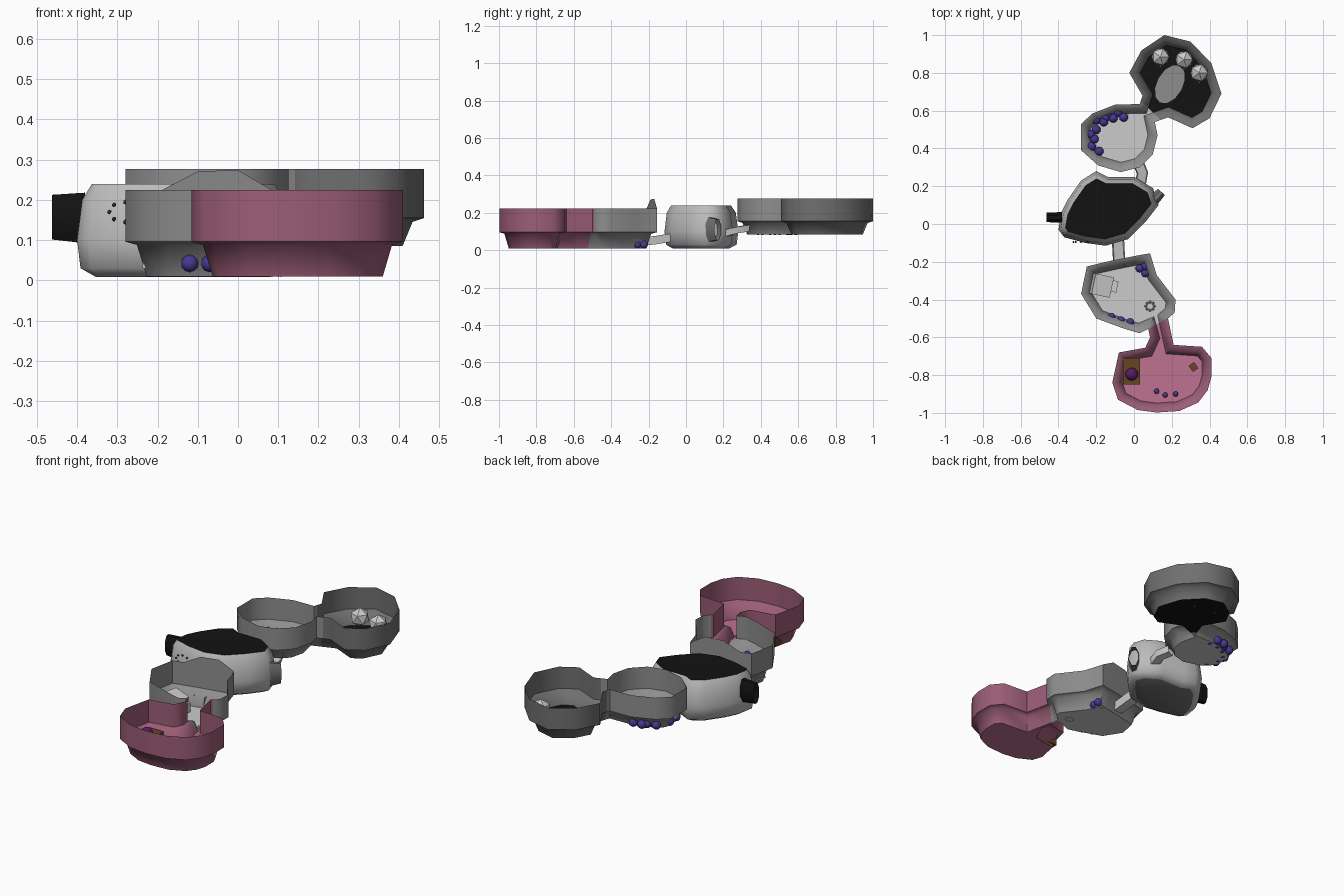
import bpy, bmesh, math
from mathutils import Vector

if "Cube" in bpy.data.objects:
    bpy.data.objects.remove(bpy.data.objects["Cube"])


def material(name, rgb):
    m = bpy.data.materials.new(name)
    m.diffuse_color = (*rgb, 1)
    m.use_nodes = True
    m.node_tree.nodes["Principled BSDF"].inputs["Base Color"].default_value = m.diffuse_color
    return m


FLOOR = material("pale_floor", (0.62, 0.62, 0.62))
WALL = material("grey_wall", (0.27, 0.27, 0.27))
DIM_WALL = material("dim_wall", (0.16, 0.16, 0.16))
CAVE = material("cave_wall", (0.5, 0.5, 0.5))
PINK = material("pink_floor", (0.52, 0.17, 0.28))
PINK_WALL = material("pink_wall", (0.33, 0.11, 0.18))
DARK = material("dark", (0.006, 0.006, 0.006))
BLUE = material("berry_blue", (0.06, 0.04, 0.28))
PURPLE = material("purple", (0.10, 0.01, 0.13))
BROWN = material("brown", (0.14, 0.06, 0.015))
GREEN = material("green", (0.02, 0.14, 0.09))


def finish(name, bm, mats=(), angle=None):
    me = bpy.data.meshes.new(name)
    bm.to_mesh(me)
    bm.free()
    for m in mats:
        me.materials.append(m)
    ob = bpy.data.objects.new(name, me)
    bpy.context.collection.objects.link(ob)
    if angle:
        bpy.ops.object.select_all(action='DESELECT')
        ob.select_set(True)
        bpy.context.view_layer.objects.active = ob
        bpy.ops.object.shade_smooth_by_angle(angle=math.radians(angle))
    return ob


def inset(outline, d):
    """Move a counter-clockwise outline inwards by d."""
    out, n = [], len(outline)
    for i in range(n):
        p, a, b = (Vector(outline[j % n][:2]) for j in (i, i - 1, i + 1))
        e, f = (p - a).normalized(), (b - p).normalized()
        n1, n2 = Vector((-e.y, e.x)), Vector((-f.y, f.x))
        m = (n1 + n2).normalized()
        out.append(p + m * d / max(m.dot(n1), 0.7))
    return out


def shell(outline, rings, roof=None):
    """Room shell facing inwards; rings are (inset, z) from floor to rim."""
    bm = bmesh.new()
    loops = []
    for k, (d, z) in enumerate(rings):
        last = k == len(rings) - 1
        loops.append([bm.verts.new((q.x, q.y, z + (o[2] if last and len(o) > 2 else 0)))
                      for q, o in zip(inset(outline, d), outline)])
    bm.faces.new(loops[0])
    n = len(outline)
    for lo, hi in zip(loops, loops[1:]):
        for i in range(n):
            j = (i + 1) % n
            bm.faces.new((hi[i], hi[j], lo[j], lo[i])).material_index = 2
    if roof:
        c = bm.verts.new(roof)
        for i in range(n):
            bm.faces.new((c, loops[-1][(i + 1) % n], loops[-1][i])).material_index = 1
    return bm


def split(bm, co, no):
    """Cut the shell along a plane and give the far side its own colours."""
    co, no = Vector(co), Vector(no)
    bmesh.ops.bisect_plane(bm, geom=bm.verts[:] + bm.edges[:] + bm.faces[:],
                           plane_co=co, plane_no=no)
    for f in bm.faces:
        if (f.calc_center_median() - co).dot(no) > 0:
            f.material_index += 1


# Front pair: pink chamber, short passage and grey chamber
front = [(-0.115, -0.84), (-0.085, -0.93), (0.02, -0.985), (0.12, -0.998), (0.24, -0.99), (0.34, -0.945),
         (0.39, -0.88), (0.41, -0.81), (0.41, -0.71), (0.36, -0.65), (0.21, -0.64), (0.195, -0.57),
         (0.18, -0.50), (0.215, -0.47), (0.22, -0.40), (0.12, -0.27), (0.085, -0.155),
         (0.0, -0.17, 0.05), (-0.1, -0.19, 0.047), (-0.19, -0.21), (-0.25, -0.225),
         (-0.28, -0.37), (-0.2, -0.5), (-0.05, -0.555), (0.03, -0.578), (0.075, -0.555),
         (0.085, -0.60), (0.06, -0.655), (-0.08, -0.68)]
bm = shell(front, [(0.050, 0.01), (0.027, 0.088), (0, 0.096), (0, 0.224)])
split(bm, (0.08, -0.555, 0), (0.5, -0.87, 0))
finish("front_chambers", bm, [FLOOR, PINK, WALL, PINK_WALL], 60)

# Back pair: grey chamber and dark-floored chamber
back = [(-0.19, 0.31), (-0.07, 0.275), (0.03, 0.30), (0.10, 0.37), (0.125, 0.47),
        (0.11, 0.54), (0.18, 0.565), (0.31, 0.507), (0.40, 0.56), (0.463, 0.69),
        (0.41, 0.85), (0.30, 0.965), (0.16, 1.0), (0.04, 0.92), (-0.025, 0.80),
        (0.045, 0.68), (0.03, 0.635), (-0.10, 0.632), (-0.22, 0.585), (-0.28, 0.53),
        (-0.28, 0.39)]
bm = shell(back, [(0.05, 0.085), (0.027, 0.145), (0, 0.155), (0, 0.277)])
split(bm, (0.09, 0.6, 0), (0.68, 0.73, 0))
finish("back_chambers", bm, [FLOOR, DARK, WALL, DIM_WALL], 60)

# Roofed middle cave with a sagging dark roof
cave = [(-0.40, -0.03), (-0.37, -0.07), (-0.26, -0.10), (-0.15, -0.115), (-0.03, -0.08),
        (0.06, 0.01), (0.13, 0.10), (0.10, 0.19), (0.0, 0.25), (-0.14, 0.25), (-0.20, 0.28),
        (-0.28, 0.23), (-0.35, 0.13), (-0.385, 0.06)]
bm = shell(cave, [(0.045, 0.008), (0.008, 0.03), (0, 0.1), (0.012, 0.2), (0.035, 0.24)],
           roof=(-0.13, 0.07, 0.235))
finish("middle_cave", bm, [DIM_WALL, DARK, CAVE], 60)


def channel(name, path, w, h):
    """Open U-shaped ramp along a path."""
    bm = bmesh.new()
    rows = []
    for i, p in enumerate(path):
        p = Vector(p)
        t = Vector(path[min(i + 1, len(path) - 1)]) - Vector(path[max(i - 1, 0)])
        s = Vector((t.y, -t.x, 0)).normalized() * w / 2
        up = Vector((0, 0, h))
        rows.append([bm.verts.new(v) for v in (p - s + up, p - s * 0.8, p + s * 0.8, p + s + up)])
    for a, b in zip(rows, rows[1:]):
        for k in range(3):
            bm.faces.new((a[k], a[k + 1], b[k + 1], b[k]))
    finish(name, bm, [FLOOR], 40)


channel("front_ramp", [(-0.08, -0.23, 0.025), (-0.08, -0.17, 0.03), (-0.085, -0.08, 0.045)], 0.065, 0.045)
channel("back_ramp", [(0.01, 0.16, 0.06), (0.035, 0.22, 0.075), (0.045, 0.27, 0.09), (0.02, 0.33, 0.1)],
        0.06, 0.035)


def stub(name, a, b, ra, rb, squash, mat):
    """Open tapered tunnel mouth between two points."""
    bm = bmesh.new()
    t = (Vector(b) - Vector(a)).normalized()
    s = Vector((-t.y, t.x, 0))
    rings = []
    for c, r in ((a, ra), (b, rb)):
        rings.append([bm.verts.new(Vector(c) + s * r * squash * math.cos(k * math.pi / 4 + 0.39)
                                   + Vector((0, 0, r * math.sin(k * math.pi / 4 + 0.39)))) for k in range(8)])
    for k in range(8):
        j = (k + 1) % 8
        bm.faces.new((rings[0][k], rings[1][k], rings[1][j], rings[0][j]))
    finish(name, bm, [mat], 60)


stub("left_tunnel", (-0.38, 0.035, 0.155), (-0.463, 0.035, 0.157), 0.068, 0.06, 0.45, DARK)
stub("right_tunnel", (0.09, 0.11, 0.11), (0.145, 0.17, 0.11), 0.075, 0.06, 0.45, DIM_WALL)


def ball(name, p, r, mat=None, sub=2):
    bm = bmesh.new()
    bmesh.ops.create_icosphere(bm, subdivisions=sub, radius=r)
    ob = finish(name, bm, [mat] if mat else [], 60 if sub > 1 else None)
    ob.location = p


def box(name, p, size, turn=0, mat=None, tilt=0):
    bm = bmesh.new()
    bmesh.ops.create_cube(bm, size=1)
    bmesh.ops.scale(bm, verts=bm.verts, vec=size)
    ob = finish(name, bm, [mat] if mat else [])
    ob.location = p
    ob.rotation_euler = (0, tilt, math.radians(turn))


# Berry clusters along the walls
for x, y in [(0.03, -0.235), (0.06, -0.225), (0.06, -0.26)]:
    ball("front_berry", (x, y, 0.03), 0.022, BLUE)
for x, y in [(-0.12, -0.492), (-0.07, -0.51), (-0.02, -0.52)]:
    ball("side_berry", (x, y, 0.042), 0.022, BLUE)
for x, y in [(-0.055, 0.565), (-0.085, 0.59), (-0.11, 0.56), (-0.135, 0.585), (-0.16, 0.54), (-0.15, 0.565),
             (-0.2, 0.55), (-0.2, 0.5), (-0.23, 0.475), (-0.21, 0.45), (-0.225, 0.41), (-0.185, 0.385)]:
    ball("back_berry", (x, y, 0.105), 0.024, BLUE)
for x, y in [(0.12, -0.885), (0.165, -0.905), (0.22, -0.9)]:
    ball("small_berry", (x, y, 0.024), 0.014, BLUE)

# Worn patch on the dark floor, pale rocks with green sprigs
bm = bmesh.new()
bmesh.ops.create_circle(bm, cap_ends=True, segments=12, radius=0.085)
ob = finish("worn_patch", bm, [WALL])
ob.location, ob.scale, ob.rotation_euler = (0.19, 0.74, 0.087), (0.8, 1.3, 1), (0, 0, -0.5)
for x, y in [(0.14, 0.885), (0.265, 0.87), (0.345, 0.80)]:
    ball("pale_rock", (x, y, 0.15), 0.052, None, 1)
    box("sprig", (x, y - 0.05, 0.10), (0.012, 0.012, 0.03), 20, GREEN)

# Crate with purple orb, small stool, stone bed
box("crate", (-0.012, -0.78, 0.055), (0.09, 0.14, 0.06), 0, BROWN)
ball("orb", (-0.012, -0.795, 0.095), 0.034, PURPLE)
box("stool", (0.315, -0.757, 0.03), (0.035, 0.04, 0.035), 35, BROWN)
box("stone_bed", (-0.172, -0.325, 0.055), (0.10, 0.11, 0.07), -12, None, 0.2)
box("bed_head", (-0.105, -0.33, 0.035), (0.035, 0.06, 0.05), -12)

# Pebble rings: on the floor and on the cave's outer wall
for k in range(8):
    a = k * math.pi / 4
    ball("hearth_pebble", (0.085 + 0.022 * math.cos(a), -0.435 + 0.022 * math.sin(a), 0.016), 0.008, None, 1)
    ball("wall_pebble", (-0.28 + 0.04 * math.cos(a), -0.095, 0.17 + 0.025 * math.sin(a)), 0.006, BROWN, 1)
